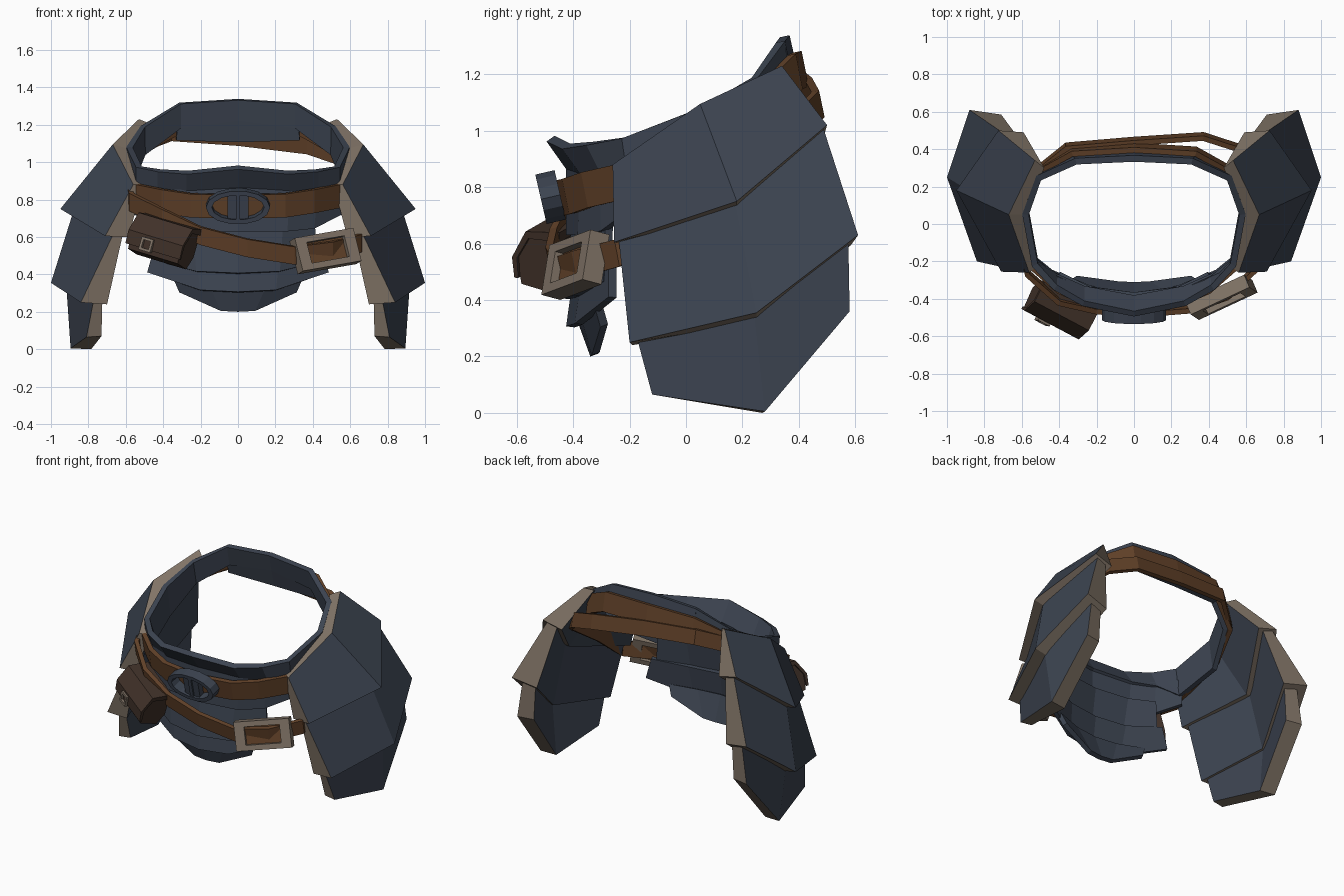
import bpy, bmesh, math
from mathutils import Vector, Matrix, Euler

if "Cube" in bpy.data.objects:
    bpy.data.objects.remove(bpy.data.objects["Cube"])


def material(name, rgb):
    m = bpy.data.materials.new(name)
    m.diffuse_color = (*rgb, 1)
    m.use_nodes = True
    m.node_tree.nodes["Principled BSDF"].inputs["Base Color"].default_value = m.diffuse_color
    return m


BLUE = material("slate blue metal", (0.045, 0.057, 0.081))
BROWN = material("brown leather", (0.122, 0.054, 0.022))
BONE = material("tan trim", (0.22, 0.175, 0.135))
DARK = material("dark leather", (0.052, 0.031, 0.022))


def build(name, verts, faces, mats, pick=None):
    """Mesh object with outward normals; pick gives a material slot per face."""
    bm = bmesh.new()
    vs = [bm.verts.new(v) for v in verts]
    for i, f in enumerate(faces):
        face = bm.faces.new([vs[k] for k in f])
        face.material_index = pick(i) if pick else 0
    bmesh.ops.recalc_face_normals(bm, faces=bm.faces)
    me = bpy.data.meshes.new(name)
    bm.to_mesh(me)
    bm.free()
    ob = bpy.data.objects.new(name, me)
    bpy.context.collection.objects.link(ob)
    for m in mats:
        me.materials.append(m)
    return ob


def strip(name, top, bottom, mat, closed=False, thick=0.03):
    """Band between two rails with a solid thickness."""
    n = len(top)
    faces = [(i, (i + 1) % n, n + (i + 1) % n, n + i) for i in range(n if closed else n - 1)]
    ob = build(name, list(top) + list(bottom), faces, [mat])
    s = ob.modifiers.new("thickness", "SOLIDIFY")
    s.thickness, s.offset = thick, 0
    return ob


def mirrored(half):
    """Left-to-right rail from points starting at the centre line."""
    left = [(-x, y, z) for x, y, z in reversed(half) if x > 0]
    return left + list(half)


def ring(half):
    """Closed loop from points running front centre to back centre."""
    return list(half) + [(-x, y, z) for x, y, z in reversed(half[1:-1])]


def extrude(name, profile, half_width, mat):
    """Side profile in (y, z) extruded along x."""
    n = len(profile)
    verts = [(s * half_width, y, z) for s in (-1, 1) for y, z in profile]
    faces = [tuple(range(n)), tuple(range(n, 2 * n))]
    faces += [(i, (i + 1) % n, n + (i + 1) % n, n + i) for i in range(n)]
    return build(name, verts, faces, [mat])


def frame(name, outer, inner, depth, mat, sides=4, start=math.pi / 4):
    """Frame around an opening, lying in the xz plane, sizes are half extents."""
    k = math.sqrt(2) if sides == 4 else 1
    verts = []
    for (rx, rz), y in ((outer, depth / 2), (inner, depth / 2),
                        (inner, -depth / 2), (outer, -depth / 2)):
        for i in range(sides):
            a = start + math.tau * i / sides
            verts.append((k * rx * math.cos(a), y, k * rz * math.sin(a)))
    faces = []
    for r in range(4):
        q = (r + 1) % 4
        for i in range(sides):
            j = (i + 1) % sides
            faces.append((r * sides + i, r * sides + j, q * sides + j, q * sides + i))
    return build(name, verts, faces, [mat])


def box(name, sx, sy, sz, mat):
    return extrude(name, [(-sy, -sz), (sy, -sz), (sy, sz), (-sy, sz)], sx, mat)


def place(ob, base, offset=(0, 0, 0)):
    ob.matrix_world = base @ Matrix.Translation(offset)


def pose(loc, rx, ry, rz):
    e = Euler([math.radians(a) for a in (rx, ry, rz)])
    return Matrix.Translation(loc) @ e.to_matrix().to_4x4()


# waist rim, flared outwards at the front
rim = [(0, -.48, .972), (.27, -.425, .945), (.42, -.34, .955), (.53, -.22, .975),
       (.58, .05, 1.08), (.51, .245, 1.19), (.31, .335, 1.315), (0, .35, 1.335)]
drop = [.12, .11, .12, .20, .21, .15, .13, .11]
flare = [.085, .08, .06, .03, .03, .025, .025, .025]
strip("waist_rim", ring(rim), ring([(x, y + f, z - d)
      for (x, y, z), d, f in zip(rim, drop, flare)]), BLUE, True, .035)

# back plate and layered front plates
strip("back_plate", mirrored([(0, .355, 1.31), (.32, .34, 1.29)]),
      mirrored([(0, .40, 1.11), (.33, .38, 1.12)]), BLUE)
strip("front_plate_upper",
      mirrored([(0, -.41, .88), (.27, -.36, .86), (.42, -.29, .87), (.54, -.19, .89)]),
      mirrored([(0, -.41, .63), (.26, -.37, .63), (.40, -.29, .645), (.545, -.19, .72)]), BLUE)
strip("front_plate_middle",
      mirrored([(0, -.38, .72), (.24, -.35, .72), (.40, -.27, .72)]),
      mirrored([(0, -.43, .405), (.22, -.39, .415), (.42, -.28, .465)]), BLUE)
strip("front_plate_lower",
      mirrored([(0, -.38, .52), (.22, -.35, .52), (.44, -.26, .55)]),
      mirrored([(0, -.41, .305), (.20, -.38, .315), (.48, -.26, .41)]), BLUE)
strip("front_plate_tip",
      mirrored([(0, -.385, .37), (.16, -.365, .37), (.34, -.31, .38)]),
      mirrored([(0, -.325, .205), (.09, -.32, .21), (.31, -.29, .31)]), BLUE)

# upper belt
belt = [(0, -.455, .825), (.25, -.425, .832), (.40, -.36, .855), (.55, -.23, .885),
        (.60, .05, 1.04), (.53, .265, 1.16), (.33, .375, 1.27), (0, .395, 1.28)]
strip("upper_belt", ring(belt), ring([(x, y + .025, z - .125) for x, y, z in belt]),
      BROWN, True)

# slanted lower belt
sash = [(-.57, -.265, .785), (-.40, -.415, .70), (-.2, -.46, .605), (.05, -.475, .54),
        (.3, -.455, .50), (.5, -.385, .525), (.65, -.24, .565), (.62, .05, .78),
        (.64, .32, .96), (.55, .41, 1.03), (.37, .468, 1.09), (0, .443, 1.135),
        (-.36, .413, 1.16), (-.52, .285, 1.10), (-.61, .03, .95)]
strip("lower_belt", [(x, y - .01, z + .05) for x, y, z in sash],
      [(x, y + .01, z - .045) for x, y, z in sash], BROWN, True, .028)

# hip guards: three plates per side; rows are top then bottom of front, ridge, back
guards = [
    ("upper",
     [(.56, -.26, .88), (.67, .05, 1.095), (.53, .34, 1.23),
      (.71, -.255, .605), (.95, .18, .75), (.725, .50, 1.02)],
     [(.51, -.23, .88), (.58, .05, 1.07), (.48, .30, 1.21),
      (.585, -.24, .60), (.75, .18, .71), (.59, .49, .985)]),
    ("middle",
     [(.66, -.24, .63), (.87, .17, .77), (.69, .48, 1.03),
      (.84, -.20, .25), (1.0, .25, .355), (.88, .61, .63)],
     [(.61, -.22, .64), (.78, .16, .77), (.625, .47, 1.02),
      (.70, -.19, .24), (.82, .25, .32), (.71, .585, .595)]),
    ("lower",
     [(.77, -.175, .27), (.92, .24, .37), (.82, .575, .63),
      (.81, -.12, .065), (.895, .28, .005), (.86, .58, .36)],
     [(.725, -.17, .27), (.845, .23, .37), (.735, .56, .63),
      (.73, -.11, .07), (.785, .27, 0), (.75, .56, .36)]),
]
plate_faces = [(0, 1, 4, 3), (1, 2, 5, 4), (6, 7, 10, 9), (7, 8, 11, 10),
               (0, 1, 7, 6), (1, 2, 8, 7), (3, 4, 10, 9), (4, 5, 11, 10),
               (0, 3, 9, 6), (2, 5, 11, 8)]
for side, s in (("left", -1), ("right", 1)):
    for level, outer, inner in guards:
        build(f"{side}_hip_guard_{level}", [(s * x, y, z) for x, y, z in outer + inner],
              plate_faces, [BLUE, BONE], lambda i: 0 if i < 4 else 1)

# oval front buckle
oval = pose((0, -.48, .765), 13, 0, 0)
place(frame("oval_buckle", (.172, .092), (.14, .068), .07, BLUE, 14, 0), oval)
place(box("oval_buckle_bar", .055, .02, .07, BLUE), oval)
place(box("oval_buckle_pin", .012, .01, .066, BLUE), oval, (0, -.02, 0))

# square belt buckle
square = pose((.468, -.392, .525), -14, -9, 25)
place(frame("belt_buckle", (.175, .092), (.112, .058), .075, BONE), square)
place(box("belt_buckle_strap", .114, .012, .06, BROWN), square, (0, .005, 0))

# pouch with flap and small clasp
bag = pose((-.39, -.44, .585), -6, 15, -28)
place(extrude("pouch_body", [(.075, .08), (-.06, .08), (-.10, 0), (-.085, -.10),
              (.03, -.12), (.075, -.05)], .155, DARK), bag)
place(extrude("pouch_flap", [(.08, .11), (-.055, .10), (-.112, .0), (-.105, -.075),
              (-.09, -.075), (-.092, 0), (-.045, .075), (.08, .075)], .17, DARK), bag)
place(frame("pouch_clasp", (.036, .036), (.022, .022), .022, BONE), bag, (-.04, -.112, -.05))
